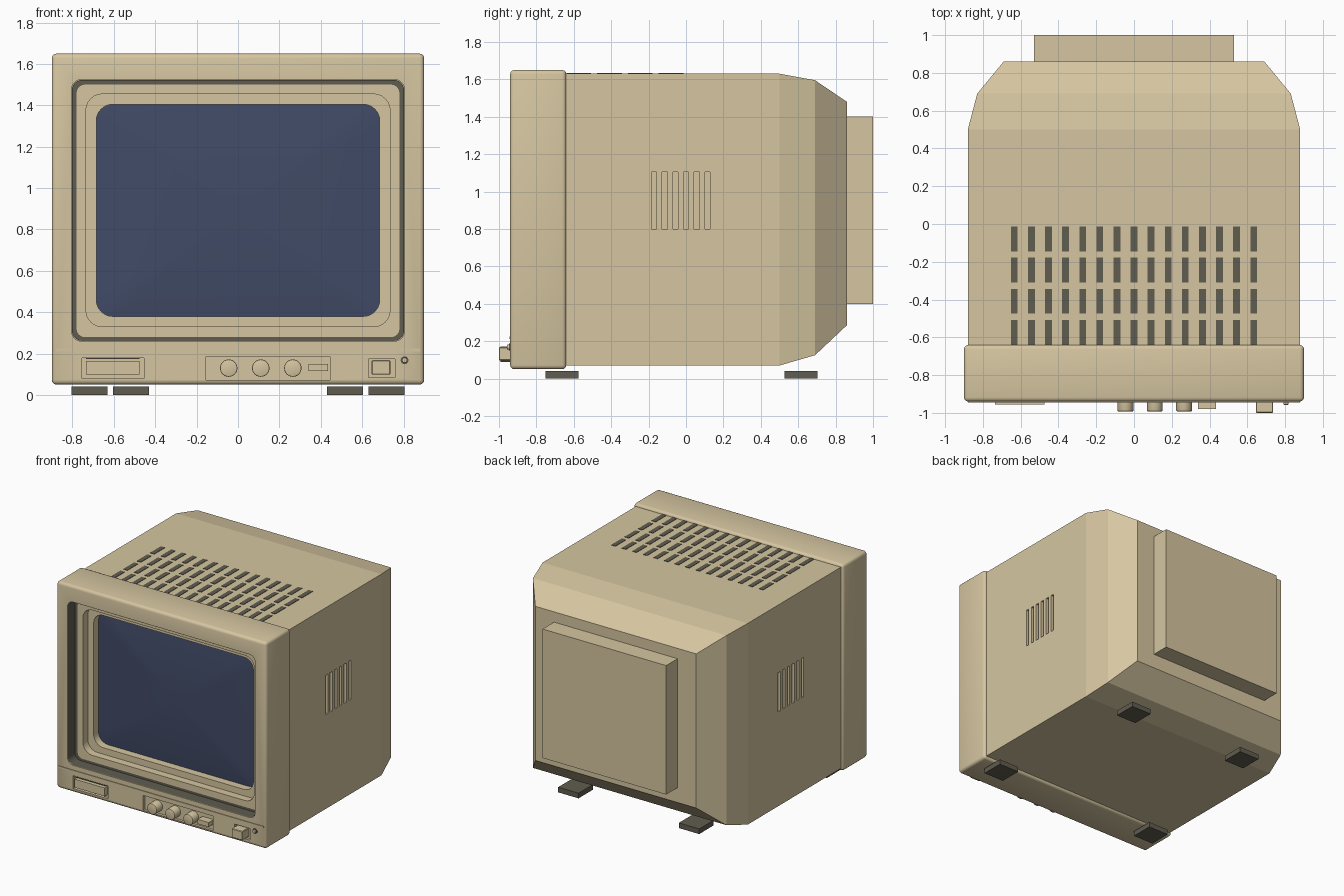
import bpy, bmesh, math
from mathutils import Matrix

if "Cube" in bpy.data.objects:
    bpy.data.objects.remove(bpy.data.objects["Cube"])


def material(name, rgb):
    m = bpy.data.materials.new(name)
    m.diffuse_color = (*[(c / 255 / 12.92 if c < 11 else ((c / 255 + 0.055) / 1.055) ** 2.4) for c in rgb], 1)
    m.use_nodes = True
    m.node_tree.nodes["Principled BSDF"].inputs["Base Color"].default_value = m.diffuse_color
    return m


BEIGE = material("beige plastic", (214, 198, 161))
DARK = material("dark grey", (96, 93, 80))
GLASS = material("blue grey glass", (65, 75, 103))


def finish(name, bm, mat):
    me = bpy.data.meshes.new(name)
    bm.to_mesh(me)
    bm.free()
    me.materials.append(mat)
    ob = bpy.data.objects.new(name, me)
    bpy.context.collection.objects.link(ob)
    return ob


def activate(ob):
    bpy.ops.object.select_all(action='DESELECT')
    ob.select_set(True)
    bpy.context.view_layer.objects.active = ob


def smooth(ob, angle=35):
    activate(ob)
    bpy.ops.object.shade_smooth_by_angle(angle=math.radians(angle))


def add_box(bm, x0, x1, y0, y1, z0, z1):
    mat = Matrix.Translation(((x0 + x1) / 2, (y0 + y1) / 2, (z0 + z1) / 2)) \
        @ Matrix.Diagonal((x1 - x0, y1 - y0, z1 - z0, 1))
    return bmesh.ops.create_cube(bm, size=1, matrix=mat)["verts"]


def boxes(name, mat, items, bevel=0, segments=1):
    bm = bmesh.new()
    for b in items:
        add_box(bm, *b)
    if bevel:
        bmesh.ops.bevel(bm, geom=bm.edges[:], offset=bevel, segments=segments,
                        profile=0.5, affect='EDGES')
    return finish(name, bm, mat)


def round_rect(hw, z0, z1, r, n=6):
    """Outline in x and z, anticlockwise seen from the front."""
    if r == 0:
        return [(hw, z0), (hw, z1), (-hw, z1), (-hw, z0)]
    pts = []
    for i, (cx, cz) in enumerate([(hw - r, z0 + r), (hw - r, z1 - r), (r - hw, z1 - r), (r - hw, z0 + r)]):
        for k in range(n + 1):
            a = math.radians(90 * (i - 1 + k / n))
            pts.append((cx + r * math.cos(a), cz + r * math.sin(a)))
    return pts


def add_loft(bm, rings, closed=False, cap_end=False):
    """Skin rounded rectangles given as (y, half width, z0, z1, radius)."""
    loops = [[bm.verts.new((x, y, z)) for x, z in round_rect(*p)] for y, *p in rings]
    for a, b in zip(loops, loops[1:]):
        for k in range(len(a)):
            j = (k + 1) % len(a)
            bm.faces.new((a[k], a[j], b[j], b[k]))
    if closed:
        bm.faces.new(loops[0])
    if closed or cap_end:
        bm.faces.new(loops[-1])
    if closed:
        bmesh.ops.recalc_face_normals(bm, faces=bm.faces[:])


def loft(name, mat, rings, **kw):
    bm = bmesh.new()
    add_loft(bm, rings, **kw)
    return finish(name, bm, mat)


def cut(ob, cutter):
    cutter.hide_render = True
    mod = ob.modifiers.new("cut", 'BOOLEAN')
    mod.operation, mod.solver, mod.object = 'DIFFERENCE', 'EXACT', cutter
    activate(ob)
    bpy.ops.object.modifier_apply(modifier=mod.name)
    bpy.data.objects.remove(cutter)


def cylinder(name, mat, x, z, r, y0, y1, bevel=0.0):
    bm = bmesh.new()
    m = Matrix.Translation((x, (y0 + y1) / 2, z)) @ Matrix.Rotation(math.pi / 2, 4, 'X')
    bmesh.ops.create_cone(bm, cap_ends=True, segments=32, radius1=r, radius2=r, depth=y1 - y0, matrix=m)
    if bevel:
        rim = [e for e in bm.edges if all(v.co.y < y0 + 1e-4 for v in e.verts)]
        bmesh.ops.bevel(bm, geom=rim, offset=bevel, segments=2, profile=0.5, affect='EDGES')
    ob = finish(name, bm, mat)
    smooth(ob)
    return ob


# Rear housing, tapering to the back, with slots cut in both sides
body = loft("rear_housing", BEIGE, [(-0.66, 0.88, 0.07, 1.63, 0), (0.5, 0.88, 0.07, 1.63, 0),
                                    (0.69, 0.83, 0.125, 1.595, 0), (0.86, 0.69, 0.285, 1.48, 0)], closed=True)
slots = [(s * 0.88 - 0.02, s * 0.88 + 0.02, y, y + 0.027, 0.80, 1.105)
         for s in (-1, 1) for y in [-0.184 + 0.057 * i for i in range(6)]]
cut(body, boxes("side_slot_cutter", BEIGE, slots))
boxes("back_box", BEIGE, [(-0.53, 0.53, 0.84, 1.0, 0.40, 1.40)])

# Top vents
boxes("top_vents", DARK, [(x - 0.018, x + 0.018, y, y + 0.132, 1.62, 1.633)
                          for x in [0.0905 * i for i in range(-7, 8)]
                          for y in [-0.146 - 0.1645 * j for j in range(4)]])

# Front bezel with screen opening and control recesses
bezel = boxes("front_bezel", BEIGE, [(-0.9, 0.9, -0.94, -0.64, 0.05, 1.65)], bevel=0.022, segments=3)
bm = bmesh.new()
add_loft(bm, [(-1.0, 0.805, 0.26, 1.525, 0.05), (-0.5, 0.805, 0.26, 1.525, 0.05)], closed=True)
for x0, x1, z0, z1 in [(-0.755, -0.455, 0.08, 0.18), (-0.155, 0.445, 0.073, 0.187), (0.63, 0.76, 0.085, 0.175)]:
    add_box(bm, x0, x1, -1.0, -0.92, z0, z1)
cut(bezel, finish("bezel_cutter", bm, BEIGE))
smooth(bezel)

# Dark liner, stepped screen frame, bulging screen
smooth(loft("screen_liner", DARK, [(-0.937, 0.803, 0.262, 1.523, 0.05), (-0.85, 0.803, 0.262, 1.523, 0.05),
                                   (-0.85, 0.78, 0.28, 1.50, 0.04)]))
smooth(loft("screen_frame", BEIGE, [(-0.85, 0.78, 0.28, 1.50, 0.04), (-0.85, 0.735, 0.33, 1.455, 0.08),
                                    (-0.79, 0.735, 0.33, 1.455, 0.08), (-0.79, 0.685, 0.38, 1.405, 0.08),
                                    (-0.73, 0.685, 0.38, 1.405, 0.08)]))
rings = [(-0.73 - 0.03 * (1 - s * s), 0.685 * s, 0.8925 - 0.5125 * s, 0.8925 + 0.5125 * s, 0.08 * s)
         for s in (1, 0.85, 0.7, 0.55, 0.4, 0.25, 0.1)]
smooth(loft("screen", GLASS, rings, cap_end=True))

# Trim line and control panel parts
boxes("trim_strip", BEIGE, [(-0.88, 0.88, -0.945, -0.93, 0.211, 0.224)])
boxes("front_plate", BEIGE, [(-0.735, -0.475, -0.955, -0.91, 0.10, 0.165)])
boxes("plate_shadow_gap", DARK, [(-0.735, -0.475, -0.942, -0.91, 0.174, 0.181)])
for i, x in enumerate((-0.045, 0.11, 0.265)):
    cylinder(f"knob_{i + 1}", BEIGE, x, 0.13, 0.042, -0.992, -0.91, bevel=0.005)
boxes("slide_switch", BEIGE, [(0.34, 0.435, -0.98, -0.91, 0.115, 0.15)])
boxes("power_button", BEIGE, [(0.645, 0.737, -1.0, -0.91, 0.098, 0.168)], bevel=0.004)
cylinder("indicator_ring", DARK, 0.805, 0.168, 0.019, -0.946, -0.93)
cylinder("indicator_lamp", BEIGE, 0.805, 0.168, 0.013, -0.957, -0.93, bevel=0.003)

# Feet: front pair wide apart, rear pair closer together
for name, x, y in (("front", 0.63, -0.75), ("rear", 0.43, 0.527)):
    boxes(f"{name}_feet", DARK, [(min(s * x, s * (x + 0.175)), max(s * x, s * (x + 0.175)), y, y + 0.175, 0, 0.04)
                                 for s in (-1, 1)])
